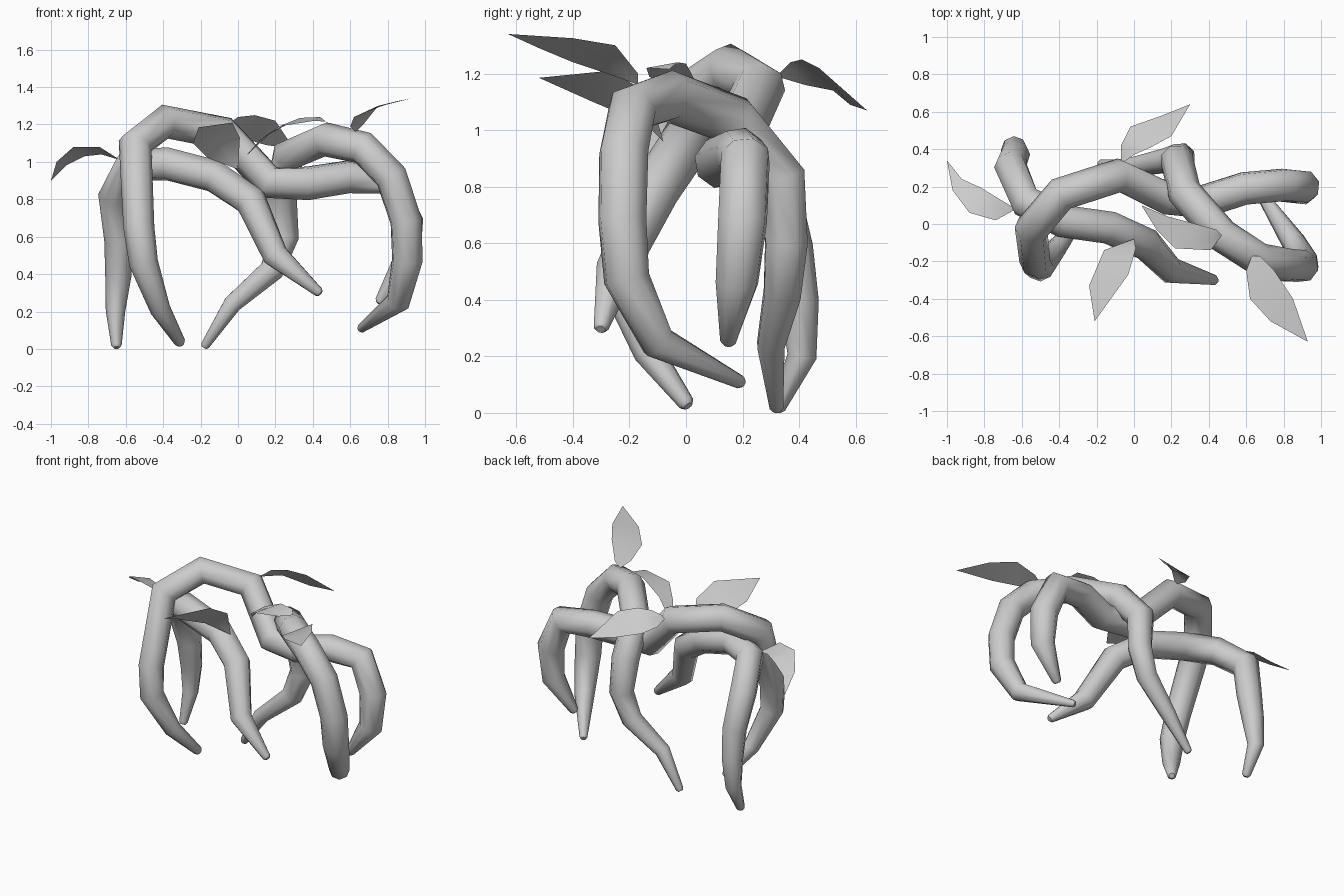
import bpy, bmesh, math
from mathutils import Vector


def smooth(obj, angle):
    bpy.ops.object.select_all(action='DESELECT')
    obj.select_set(True)
    bpy.context.view_layer.objects.active = obj
    bpy.ops.object.shade_smooth_by_angle(angle=math.radians(angle))


def root(name, path):
    """Eight-sided tapering tube through (x, y, z, radius) points."""
    cu = bpy.data.curves.new(name, 'CURVE')
    cu.dimensions = '3D'
    cu.bevel_depth = 1.0
    cu.bevel_resolution = 2
    cu.use_fill_caps = True
    cu.twist_mode = 'MINIMUM'
    # short extra rings round off both tips
    p = [Vector(q) for q in path]
    for end, nxt in ((0, 1), (-1, -2)):
        d = (p[end].xyz - p[nxt].xyz).normalized() * 0.015
        cap = Vector((*(p[end].xyz + d), p[end].w * 0.6))
        p = [cap] + p if end == 0 else p + [cap]
    sp = cu.splines.new('POLY')
    sp.points.add(len(p) - 1)
    for pt, q in zip(sp.points, p):
        pt.co = (q.x, q.y, q.z, 1)
        pt.radius = q.w
    obj = bpy.data.objects.new(name, cu)
    bpy.context.collection.objects.link(obj)
    bpy.ops.object.select_all(action='DESELECT')
    obj.select_set(True)
    bpy.context.view_layer.objects.active = obj
    bpy.ops.object.convert(target='MESH')
    smooth(bpy.context.object, 50)


def leaf(name, base, left, right, tip):
    """Thin leaf: base and tip joined by left and right edge points."""
    bm = bmesh.new()
    b, t = bm.verts.new(base), bm.verts.new(tip)
    rows = []
    for l, r in zip(left, right):
        mid = (Vector(l) + Vector(r)) / 2
        rows.append([bm.verts.new(v) for v in (l, mid, r)])
    for k in (0, 1):
        bm.faces.new((b, rows[0][k + 1], rows[0][k]))
        bm.faces.new((rows[-1][k], rows[-1][k + 1], t))
        for lo, hi in zip(rows, rows[1:]):
            bm.faces.new((lo[k], lo[k + 1], hi[k + 1], hi[k]))
    bmesh.ops.recalc_face_normals(bm, faces=bm.faces)
    me = bpy.data.meshes.new(name)
    bm.to_mesh(me)
    bm.free()
    obj = bpy.data.objects.new(name, me)
    bpy.context.collection.objects.link(obj)
    smooth(obj, 40)


# Root from the left front foot over the high arch to the back right foot
root("arched_root", [
    (-0.31, 0.0, 0.035, 0.03), (-0.415, -0.13, 0.21, 0.055), (-0.505, -0.23, 0.46, 0.078),
    (-0.53, -0.2, 0.65, 0.083), (-0.55, -0.03, 1.09, 0.092), (-0.39, 0.16, 1.215, 0.092),
    (-0.08, 0.26, 1.155, 0.092), (0.17, 0.14, 0.89, 0.092), (0.37, 0.12, 0.885, 0.092),
    (0.59, 0.19, 0.92, 0.09), (0.81, 0.21, 0.9, 0.09), (0.905, 0.2, 0.68, 0.09),
    (0.9, 0.18, 0.46, 0.078), (0.76, 0.15, 0.255, 0.03)])

# Root from the back left foot across to the front middle tip
root("low_root", [
    (-0.65, 0.325, 0.02, 0.028), (-0.655, 0.41, 0.2, 0.052), (-0.64, 0.4, 0.39, 0.07),
    (-0.635, 0.37, 0.58, 0.08), (-0.66, 0.31, 0.82, 0.088), (-0.58, 0.12, 0.98, 0.09),
    (-0.38, 0.015, 0.99, 0.09), (-0.13, -0.02, 0.925, 0.09), (0.07, -0.11, 0.79, 0.088),
    (0.2, -0.25, 0.5, 0.072), (0.43, -0.3, 0.305, 0.028)])

# Root from the right foot over the hump to the back middle foot
root("crossing_root", [
    (0.66, 0.19, 0.11, 0.025), (0.855, -0.1, 0.25, 0.065), (0.905, -0.21, 0.475, 0.084),
    (0.9, -0.225, 0.68, 0.088), (0.82, -0.22, 0.92, 0.09), (0.67, -0.19, 1.075, 0.09),
    (0.47, -0.06, 1.12, 0.092), (0.27, 0.17, 1.035, 0.092), (0.23, 0.34, 0.83, 0.09),
    (0.25, 0.355, 0.6, 0.08), (0.18, 0.34, 0.42, 0.07), (-0.03, 0.3, 0.24, 0.052),
    (-0.175, 0.32, 0.02, 0.026)])

# Leaves growing from the tops of the roots
leaf("left_leaf", (-0.63, 0.08, 1.01),
     [(-0.73, 0.14, 1.04), (-0.82, 0.195, 1.03), (-0.92, 0.24, 0.98)],
     [(-0.74, 0.02, 1.08), (-0.88, 0.06, 1.08), (-0.97, 0.18, 1.0)], (-1.0, 0.34, 0.9))
leaf("back_leaf", (-0.07, 0.32, 1.19),
     [(-0.07, 0.42, 1.16), (-0.02, 0.52, 1.14), (0.15, 0.58, 1.09)],
     [(0.0, 0.37, 1.24), (0.09, 0.41, 1.25), (0.2, 0.47, 1.22)], (0.3, 0.64, 1.07))
leaf("middle_leaf", (0.47, -0.06, 1.215),
     [(0.44, -0.03, 1.24), (0.33, 0.0, 1.235), (0.18, 0.04, 1.16)],
     [(0.41, -0.14, 1.22), (0.22, -0.13, 1.19), (0.12, -0.03, 1.12)], (0.04, 0.1, 1.03))
leaf("front_leaf", (0.0, -0.08, 0.96),
     [(-0.16, -0.14, 1.02), (-0.24, -0.33, 1.1)],
     [(0.01, -0.13, 1.13), (-0.03, -0.27, 1.21)], (-0.21, -0.52, 1.185))
leaf("right_leaf", (0.63, -0.17, 1.16),
     [(0.6, -0.25, 1.19), (0.62, -0.4, 1.24), (0.73, -0.52, 1.29)],
     [(0.67, -0.17, 1.2), (0.75, -0.25, 1.3), (0.85, -0.4, 1.325)], (0.93, -0.63, 1.34))
